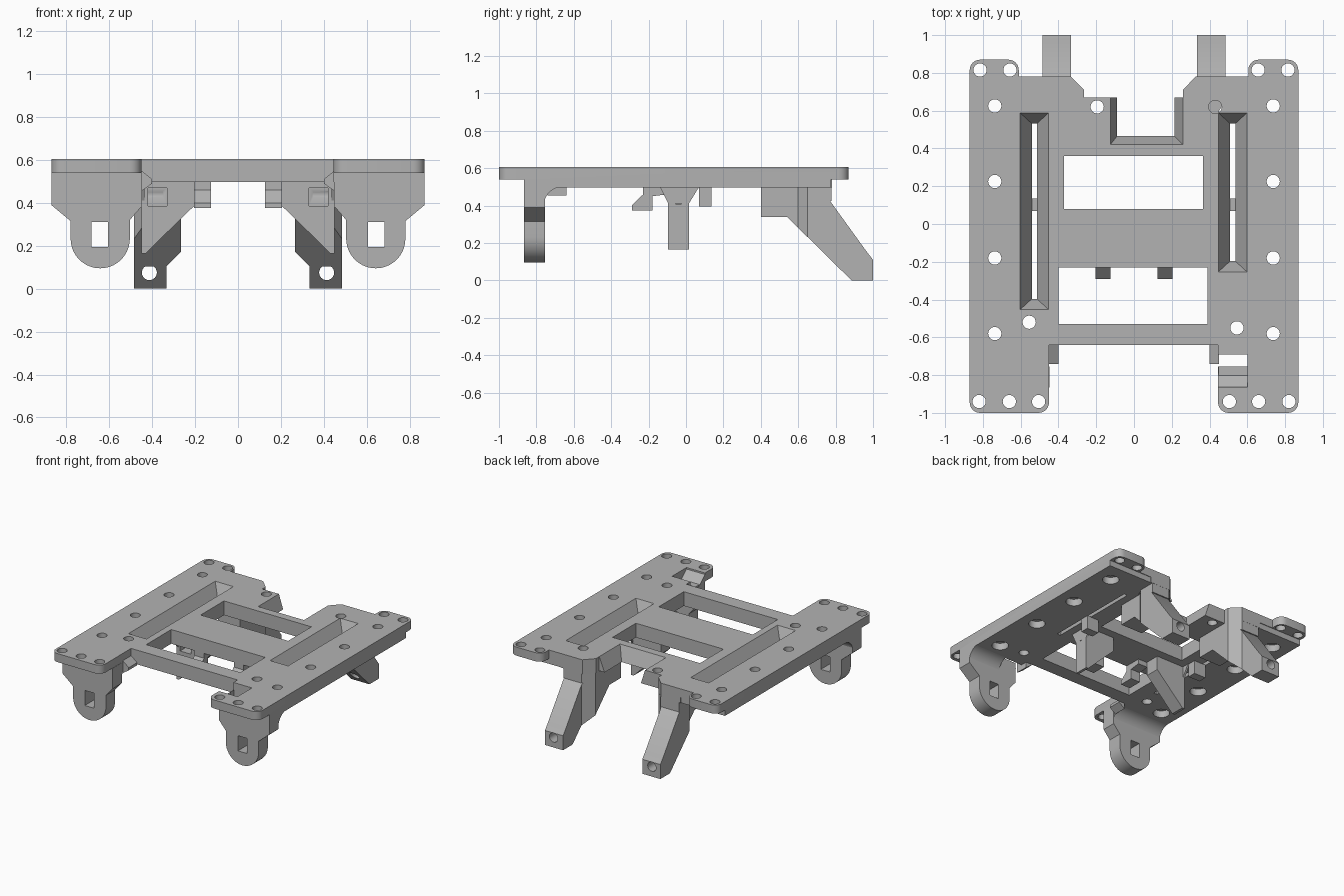
import bpy, bmesh, math

cube = bpy.data.objects.get("Cube")
if cube:
    bpy.data.objects.remove(cube, do_unlink=True)

grey = bpy.data.materials.new("plain grey")
grey.use_nodes = True
grey.diffuse_color = (0.45, 0.45, 0.45, 1)
grey.node_tree.nodes["Principled BSDF"].inputs["Base Color"].default_value = (0.45, 0.45, 0.45, 1)

TOP, UNDER, FLANGE = 0.605, 0.497, 0.54


def place(axis, p, t):
    """Put a 2D outline point at distance t along the axis."""
    u, v = p
    return {"x": (t, u, v), "y": (u, t, v), "z": (u, v, t)}[axis]


def loft(name, axis, low, high, a, b, round_rule=None):
    """Solid between two matching outlines at a and b."""
    bm = bmesh.new()
    va = [bm.verts.new(place(axis, p, a)) for p in low]
    vb = [bm.verts.new(place(axis, p, b)) for p in high]
    bm.faces.new(va)
    bm.faces.new(vb)
    sides = []
    for i in range(len(va)):
        j = (i + 1) % len(va)
        bm.faces.new((va[i], va[j], vb[j], vb[i]))
        sides.append(bm.edges.get((va[i], vb[i])))
    bmesh.ops.recalc_face_normals(bm, faces=bm.faces)
    if round_rule:
        corners = [e for e in sides if round_rule(e.verts[0].co)]
        bmesh.ops.bevel(bm, geom=corners, offset=0.055, segments=6, profile=0.5, affect="EDGES")
    mesh = bpy.data.meshes.new(name)
    bm.to_mesh(mesh)
    bm.free()
    mesh.materials.append(grey)
    ob = bpy.data.objects.new(name, mesh)
    bpy.context.collection.objects.link(ob)
    return ob


def prism(name, axis, pts, a, b, round_rule=None):
    return loft(name, axis, pts, pts, a, b, round_rule)


def rect(x0, x1, y0, y1):
    return [(x0, y0), (x1, y0), (x1, y1), (x0, y1)]


def disc(x, y, r, n=24):
    return [(x + r * math.cos(2 * math.pi * i / n), y + r * math.sin(2 * math.pi * i / n)) for i in range(n)]


def cut(ob, cutters):
    """Subtract every cutter, then discard it."""
    for c in cutters:
        c.hide_render = True
        mod = ob.modifiers.new("cut", "BOOLEAN")
        mod.operation, mod.solver, mod.object = "DIFFERENCE", "EXACT", c
        bpy.context.view_layer.objects.active = ob
        bpy.ops.object.modifier_apply(modifier=mod.name)
        bpy.data.objects.remove(c, do_unlink=True)


def mirrored(pts, s):
    return [(s * x, y) for x, y in pts]


# Deck plate outline
outline = [(-0.87, -1), (-0.45, -1), (-0.45, -0.64), (0.445, -0.64), (0.445, -1), (0.87, -1),
           (0.87, 0.87), (0.605, 0.87), (0.605, 0.78), (0.325, 0.78), (0.26, 0.71), (0.26, 0.67),
           (-0.125, 0.67), (-0.265, 0.67), (-0.265, 0.71), (-0.335, 0.78), (-0.61, 0.78),
           (-0.61, 0.87), (-0.87, 0.87)]
deck = prism("deck_plate", "z", outline, UNDER, TOP, lambda co: abs(co.y) > 0.8)

# Thin end flanges, two windows and the rear opening
cutters = [prism("cutter", "z", rect(-1, 1, -1.1, -0.865), 0.4, FLANGE),
           prism("cutter", "z", rect(-1, -0.5, 0.775, 1), 0.4, FLANGE),
           prism("cutter", "z", rect(0.5, 1, 0.775, 1), 0.4, FLANGE),
           prism("cutter", "z", rect(-0.37, 0.365, 0.08, 0.36), 0.4, 0.7),
           prism("cutter", "z", rect(-0.4, 0.39, -0.53, -0.23), 0.4, 0.7),
           prism("cutter", "z", rect(0.4, 0.6, -0.863, -0.69), 0.4, 0.7),
           loft("cutter", "z", rect(-0.088, 0.213, 0.467, 0.8), rect(-0.127, 0.262, 0.418, 0.8),
                UNDER - 0.005, TOP + 0.005)]

# Funnel slots
for x0, x1, y0 in ((-0.605, -0.45, -0.455), (0.445, 0.6, -0.255)):
    mid = (x0 + x1) / 2
    cutters.append(loft("cutter", "z", rect(mid - 0.012, mid + 0.012, y0 + 0.06, 0.53),
                        rect(x0, x1, y0, 0.59), UNDER - 0.003, TOP + 0.003))

# Screw holes, counterbored from below along the rails
holes = [(-0.195, 0.62), (0.43, 0.62), (-0.555, -0.52), (0.545, -0.55)]
rail_holes = [(s * 0.737, y) for s in (-1, 1) for y in (0.625, 0.225, -0.18, -0.58)]
for s in (-1, 1):
    holes += [(s * x, -0.94) for x in (0.82, 0.66, 0.505)]
    holes += [(s * x, 0.815) for x in (0.815, 0.657)]
for x, y in holes + rail_holes:
    cutters.append(prism("cutter", "z", disc(x, y, 0.035), 0.4, 0.7))
for x, y in rail_holes:
    cutters.append(prism("cutter", "z", disc(x, y, 0.058), 0.4, 0.55))
cut(deck, cutters)

for s, side in ((-1, "right"), (1, "left")):
    # Front hanging bracket with rounded end and square eye
    arc = [(0.642 + 0.138 * math.cos(a), 0.233 + 0.138 * math.sin(a))
           for a in [-math.pi * i / 20 for i in range(21)]]
    face = [(0.448, FLANGE), (0.87, FLANGE), (0.87, 0.39), (0.78, 0.315)] + arc + [(0.504, 0.32), (0.448, 0.385)]
    bracket = prism(side + "_front_bracket", "y", mirrored(face, s), -0.865, -0.755)
    cut(bracket, [prism("cutter", "y", mirrored(rect(0.605, 0.682, 0.195, 0.31), s), -0.9, -0.7)])

    # Concave fillet behind the bracket
    curve = [(-0.66 - 0.1 * math.sin(a), 0.4 + 0.1 * math.cos(a))
             for a in [math.pi / 2 * i / 8 for i in range(9)]]
    inner = 0.6 if s > 0 else 0.45
    prism(side + "_bracket_fillet", "x", curve + [(-0.76, 0.51), (-0.66, 0.51)], s * inner, s * 0.87)

    # Rear leg: body hanging under the deck, trimmed by the sloping underside
    foot = [(0.45, 0.4), (0.265, 0.4), (0.265, 0.71), (0.333, 0.779), (0.485, 0.779), (0.485, 0.65), (0.45, 0.6)]
    body = prism(side + "_leg_body", "z", mirrored(foot, s), 0.05, UNDER + 0.003)
    cut(body, [prism("cutter", "x", [(0.3, 0.34), (0.54, 0.34), (0.885, 0), (0.885, -0.1), (0.3, -0.1)], -1, 1),
               prism("cutter", "x", [(0.77, 0.425), (0.97, 0.148), (0.97, 0.425)], -1, 1)])
    arm_side = [(0.66, 0.222), (0.885, 0), (1, 0), (1, 0.11), (0.965, 0.155), (0.77, 0.425), (0.66, 0.49)]
    arm = prism(side + "_leg_arm", "x", arm_side, s * 0.333, s * 0.485)
    cut(arm, [prism("cutter", "y", disc(s * 0.413, 0.075, 0.035), 0.6, 1.1)])

    # Middle triangular gusset with screw pocket and side hole
    fin = [(0.45, 0.5), (0.2, 0.5), (0.2, 0.39), (0.43, 0.165), (0.45, 0.165)]
    gusset = prism(side + "_middle_gusset", "y", mirrored(fin, s), -0.095, 0.015)
    cut(gusset, [prism("cutter", "y", mirrored(rect(0.33, 0.42, 0.385, 0.47), s), -0.2, -0.01),
                 prism("cutter", "x", disc(-0.04, 0.44, 0.034), s * 0.35, s * 0.5)])
    prism(side + "_gusset_flare", "x", [(-0.14, 0.5), (-0.095, 0.41), (0.015, 0.41), (0.07, 0.5)],
          s * 0.435, s * 0.45)

    # Hook clip reaching into the front window
    hook = [(-0.29, 0.375), (-0.18, 0.375), (-0.18, 0.45), (-0.1, 0.46), (-0.1, 0.5),
            (-0.229, 0.5), (-0.229, 0.46), (-0.29, 0.4)]
    prism(side + "_hook_clip", "x", hook, s * 0.125, s * 0.205)

    # Small tab bridging the slot
    prism(side + "_slot_tab", "x", rect(0.07, 0.135, 0.395, 0.5), s * 0.44, s * 0.54)

    # Corner wedge between rail and front crossbar
    wedge = [(0.45, 0.55), (0.4, 0.51), (0.4, 0.49), (0.45, 0.455)]
    prism(side + "_corner_wedge", "y", mirrored(wedge, s), -0.74, -0.64)

# Sloped seat on top of the left bracket notch
prism("left_notch_seat", "x", [(-0.865, TOP - 0.01), (-0.865, 0.5), (-0.755, 0.5)], 0.445, 0.6)

for ob in [o for o in bpy.context.scene.objects if o.type == "MESH" and grey.name in o.data.materials]:
    bpy.ops.object.select_all(action="DESELECT")
    ob.select_set(True)
    bpy.context.view_layer.objects.active = ob
    bpy.ops.object.shade_smooth_by_angle(angle=math.radians(30))
